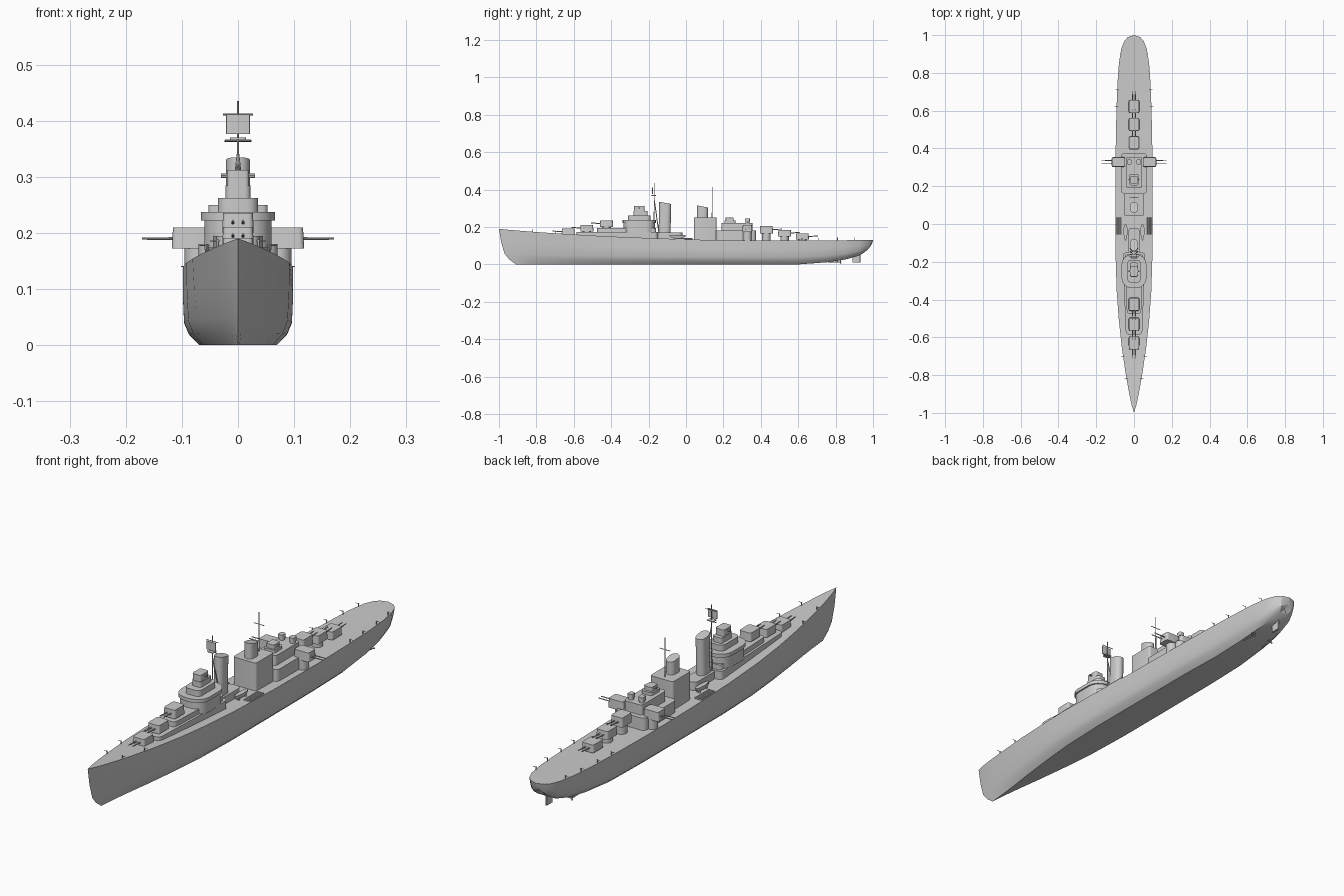
import bpy, bmesh, math
from mathutils import Vector


def finish(name, bm, angle=30):
    bmesh.ops.remove_doubles(bm, verts=bm.verts, dist=1e-5)
    bmesh.ops.recalc_face_normals(bm, faces=bm.faces)
    me = bpy.data.meshes.new(name)
    bm.to_mesh(me)
    bm.free()
    ob = bpy.data.objects.new(name, me)
    bpy.context.collection.objects.link(ob)
    bpy.ops.object.select_all(action='DESELECT')
    ob.select_set(True)
    bpy.context.view_layer.objects.active = ob
    bpy.ops.object.shade_smooth_by_angle(angle=math.radians(angle))
    return ob


def loft(name, rings, cap=True, angle=30):
    bm = bmesh.new()
    vs = [[bm.verts.new(p) for p in r] for r in rings]
    n = len(rings[0])
    for a, b in zip(vs, vs[1:]):
        for i in range(n):
            bm.faces.new((a[i], a[(i + 1) % n], b[(i + 1) % n], b[i]))
    if cap:
        bm.faces.new(vs[0])
        bm.faces.new(vs[-1])
    return finish(name, bm, angle)


def rounded(hx, hy, r, n=4):
    """Rounded rectangle outline."""
    r = min(r, hx, hy)
    pts = []
    for k, (sx, sy) in enumerate([(1, 1), (-1, 1), (-1, -1), (1, -1)]):
        for i in range(n + 1):
            a = (k + i / n) * math.pi / 2
            pts.append((sx * (hx - r * .999) + r * .998 * math.cos(a),
                        sy * (hy - r * .999) + r * .998 * math.sin(a)))
    return pts


def house(name, x, y0, y1, hx, z0, z1, r=.01, top=1.0, front=1.0, slope=0, lean=0):
    """Upright rounded block; front narrows the -y end, slope lowers the aft top edge."""
    cy, hy = (y0 + y1) / 2, (y1 - y0) / 2
    base = rounded(hx, hy, r)
    w = lambda v: 1 - (1 - front) * (hy - v) / (2 * hy)
    rings = [[(x + u * w(v), cy + v, z0) for u, v in base],
             [(x + u * w(v) * top, cy + v * top + lean, z1 - slope * (v + hy) / (2 * hy)) for u, v in base]]
    return loft(name, rings)


def rod(name, a, b, r, n=8, r2=None):
    a, b = Vector(a), Vector(b)
    q = (b - a).to_track_quat('Z', 'Y')
    ring = lambda c, s: [c + q @ Vector((s * math.cos(2 * math.pi * i / n), s * math.sin(2 * math.pi * i / n), 0)) for i in range(n)]
    return loft(name, [ring(a, r), ring(b, r if r2 is None else r2)])


# Hull: stations of (y, half width, deck z, keel z, fullness)
stations = [(-1, 0, .19, .0, 0), (-.96, .012, .186, .0, .1), (-.9, .025, .181, 0, .2), (-.8, .043, .173, 0, .38),
            (-.65, .065, .163, 0, .6), (-.5, .081, .154, 0, .8), (-.35, .092, .147, 0, .95),
            (-.15, .098, .139, 0, 1), (.1, .098, .131, 0, 1), (.4, .097, .128, 0, 1), (.6, .093, .128, 0, .95),
            (.75, .087, .128, .011, .88), (.85, .08, .129, .026, .8), (.93, .067, .13, .045, .75),
            (.97, .051, .13, .06, .7), (.99, .032, .13, .072, .65), (1, 0, .13, .09, .6)]
levels = [(1, 1, 1, 0), (.62, 1, .8, .012), (.3, .98, .62, .03), (.14, .89, .45, .055), (0, .7, .18, .09), (0, 0, 0, .09)]
rings = []
for y, hw, zd, zk, f in stations:
    half = []
    for t, full, fine, rake in levels:
        s = max(0, 1 - (y + 1) / .4)
        dy = rake * s if y < 0 else -rake * .35 * max(0, (y - .9) / .1)
        half.append((hw * (fine + (full - fine) * f), y + dy, zk + (zd - zk) * t))
    rings.append(half + [(-x, y2, z) for x, y2, z in reversed(half[:-1])])
loft('hull', rings, cap=False, angle=25)

# Rudder, propeller shafts and propellers
house('rudder', 0, .89, .932, .004, .01, .07, .003)
for s in (-1, 1):
    rod('propeller_shaft', (s * .045, .66, .018), (s * .045, .83, .012), .003)
    rod('shaft_strut', (s * .045, .81, .012), (s * .035, .81, .035), .002, 6)
    for k in range(3):
        a = k * 2.094
        rod('propeller_blade', (s * .045, .825, .014), (s * .045 + .012 * math.cos(a), .828, .015 + .012 * math.sin(a)), .003, 6)


# Main twin turrets on barbettes, d is the firing direction
def turret(y, z0, z1, d, deck):
    rod('barbette', (0, y, deck), (0, y, z0), .023, 20)
    house('turret', 0, y - .035, y + .035, .028, z0, z1, .009, top=.95)
    zm = (z0 + z1) / 2
    for s in (-1, 1):
        rod('gun', (s * .009, y + d * .03, zm), (s * .009, y + d * .083, zm + .004), .003, 8, .002)


turret(-.63, .158, .191, -1, .14)
turret(-.53, .177, .211, -1, .16)
turret(-.425, .2, .236, -1, .17)
turret(.43, .165, .205, 1, .12)
turret(.527, .15, .185, 1, .12)
turret(.622, .132, .165, 1, .12)

# Forward superstructure and bridge
house('forward_house', 0, -.585, -.15, .06, .13, .174, .02, front=.72)
house('second_deck', 0, -.475, -.16, .05, .17, .195, .018, front=.75)
house('bridge_base', 0, -.335, -.165, .06, .17, .222, .05)
house('bridge_platform', 0, -.34, -.16, .066, .222, .237, .055)
house('bridge_upper', 0, -.31, -.19, .036, .235, .262, .02)
house('bridge_tower', 0, -.28, -.205, .022, .26, .285, .01)
house('director', 0, -.278, -.222, .02, .285, .312, .008)
rod('rangefinder', (-.03, -.25, .302), (.03, -.25, .302), .004)

# Funnels and midships houses
house('midships_house', 0, -.16, -.02, .03, .12, .17, .02)
house('forward_funnel', 0, -.147, -.083, .021, .16, .335, .021, slope=.012, lean=.004)
house('funnel_house', 0, .043, .163, .053, .12, .25, .01)
house('aft_funnel', 0, .058, .118, .02, .25, .316, .02, slope=.012)

# Aft superstructure, directors and wing turrets
house('aft_house', 0, .16, .375, .07, .12, .18, .02)
house('aft_upper_house', 0, .19, .355, .042, .18, .222, .012)
house('aft_director_base', 0, .205, .265, .025, .222, .235, .01)
house('aft_director', 0, .212, .255, .018, .235, .252, .006)
rod('aft_rangefinder', (-.028, .235, .244), (.028, .235, .244), .003)
for s in (-1, 1):
    rod('small_director_base', (s * .025, .328, .22), (s * .025, .328, .232), .011, 12)
    house('small_director', s * .025, .315, .341, .011, .23, .246, .005)
    rod('wing_barbette', (s * .072, .328, .12), (s * .072, .328, .172), .023, 20)
    house('wing_turret', s * .082, .302, .354, .036, .172, .21, .009, top=.94)
    for k in (-1, 1):
        rod('wing_gun', (s * .11, .328 + k * .009, .19), (s * .171, .328 + k * .009, .19), .0025, 8, .002)

# Torpedo tubes and boats
for s in (-1, 1):
    rod('tube_mount', (s * .08, -.01, .12), (s * .08, -.01, .138), .012, 12)
    for k in range(4):
        x = s * (.069 + k * .008)
        rod('torpedo_tube', (x, -.055, .138), (x, .035, .138), .004)
    boat = []
    for y, w, z in [(-.088, .001, .15), (-.075, .007, .143), (-.045, .011, .14), (-.015, .009, .142), (-.002, .004, .148)]:
        boat.append([(s * .045 + w * a, y, .158 if b else z) for a, b in [(-1, 1), (-.6, 0), (.6, 0), (1, 1)]])
    loft('boat', boat)
    for y in (-.065, -.02):
        house('boat_cradle', s * .045, y - .003, y + .003, .008, .13, .145, .001)

# Tripod foremast with radar panel, and mainmast
rod('foremast', (0, -.17, .19), (0, -.17, .435), .003, 8, .0015)
for s in (-1, 1):
    rod('foremast_leg', (s * .018, -.145, .17), (0, -.169, .34), .0025)
rod('foremast_yard', (-.023, -.17, .365), (.023, -.17, .365), .0018)
rod('foremast_upper_yard', (-.027, -.17, .411), (.027, -.17, .411), .0015)
house('radar_panel', 0, -.181, -.177, .021, .376, .411, .001)
house('radar_platform', 0, -.185, -.16, .014, .367, .37, .004)
rod('mainmast', (0, .14, .25), (0, .14, .415), .0025, 8, .0015)
rod('mainmast_yard', (-.024, .14, .364), (.024, .14, .364), .0015)

# Deck-edge posts with short outriggers
for y, x, z in [(-.82, .036, .172), (-.7, .055, .164), (.62, .088, .126), (.71, .085, .126), (.81, .079, .127), (.9, .068, .128)]:
    for s in (-1, 1):
        rod('deck_post', (s * x, y, z), (s * x, y, z + .016), .002, 6)
        rod('deck_outrigger', (s * (x - .004), y, z + .014), (s * (x + .014), y, z + .014), .001, 6)
